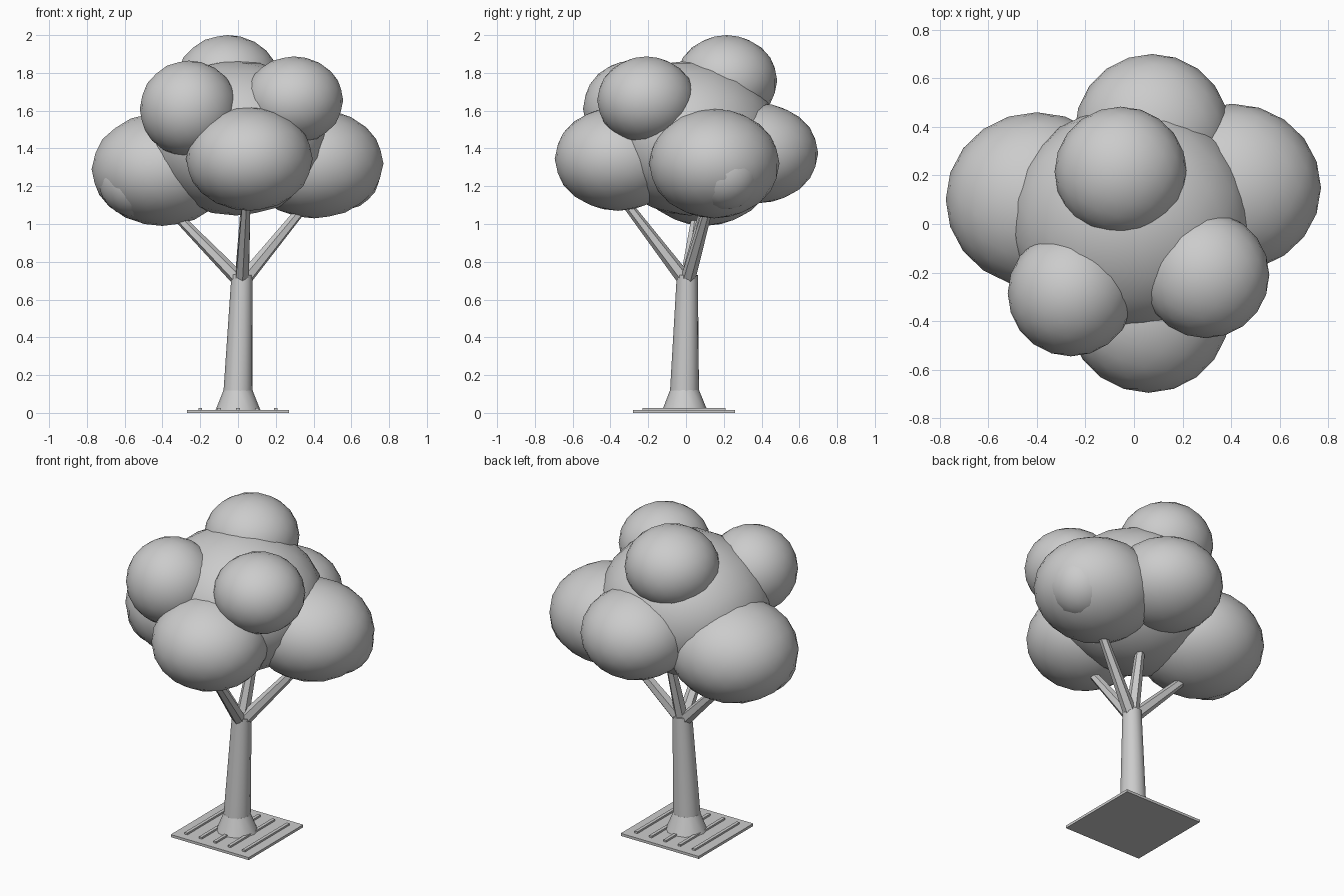
import bpy, math
from mathutils import Vector

if "Cube" in bpy.data.objects:
    bpy.data.objects.remove(bpy.data.objects["Cube"])

grey = bpy.data.materials.new("plain_grey")
grey.diffuse_color = (0.6, 0.6, 0.6, 1)
grey.use_nodes = True
grey.node_tree.nodes["Principled BSDF"].inputs["Base Color"].default_value = grey.diffuse_color


def finish(name, angle=None):
    ob = bpy.context.object
    ob.name = name
    ob.data.materials.append(grey)
    if angle:
        bpy.ops.object.shade_smooth_by_angle(angle=math.radians(angle))
    return ob


def clump(name, loc, size):
    bpy.ops.mesh.primitive_ico_sphere_add(subdivisions=3, radius=1, location=loc)
    bpy.context.object.scale = size
    bpy.ops.object.transform_apply(location=False, rotation=False, scale=True)
    finish(name, 60)


def limb(name, a, b, r1, r2, sides, angle=None):
    a, b = Vector(a), Vector(b)
    d = b - a
    bpy.ops.mesh.primitive_cone_add(vertices=sides, radius1=r1, radius2=r2, depth=d.length,
                                    location=(a + b) / 2, rotation=d.to_track_quat('Z', 'Y').to_euler())
    finish(name, angle)


def box(name, loc, size):
    bpy.ops.mesh.primitive_cube_add(size=1, location=loc)
    bpy.context.object.scale = size
    bpy.ops.object.transform_apply(location=False, rotation=False, scale=True)
    finish(name)


# ground grate
box("grate_plate", (0, -0.01, 0.008), (0.54, 0.54, 0.016))
for i in range(5):
    box(f"grate_bar_{i + 1}", ((i - 2) * 0.1, -0.01, 0.02), (0.02, 0.44, 0.014))

# trunk
limb("trunk_flare", (0, -0.007, 0.012), (0, -0.008, 0.12), 0.12, 0.077, 12, 40)
limb("trunk", (0, -0.008, 0.115), (0.021, 0.007, 0.73), 0.077, 0.056, 12, 40)

# branches, one into each lower clump
fork = (0.02, 0.005, 0.69)
for side, end in {"right": (0.38, 0.13, 1.13), "left": (-0.36, 0.06, 1.08),
                  "front": (0.045, -0.34, 1.14), "back": (0.045, 0.13, 1.2)}.items():
    limb("branch_" + side, fork, end, 0.04, 0.024, 6)

# foliage clumps
clumps = {
    "core": ((-0.01, 0.02, 1.455), (0.50, 0.47, 0.41)),
    "left": ((-0.40, 0.10, 1.29), (0.375, 0.36, 0.30)),
    "right": ((0.405, 0.15, 1.32), (0.365, 0.345, 0.29)),
    "front": ((0.06, -0.36, 1.345), (0.335, 0.335, 0.275)),
    "back": ((0.075, 0.38, 1.375), (0.32, 0.32, 0.265)),
    "upper_left": ((-0.26, -0.285, 1.61), (0.26, 0.26, 0.255)),
    "upper_right": ((0.295, -0.21, 1.655), (0.262, 0.26, 0.232)),
    "top": ((-0.055, 0.215, 1.76), (0.272, 0.268, 0.24)),
    "right_bump": ((0.555, 0.204, 1.274), (0.2, 0.2, 0.2)),
    "left_bump": ((-0.54, 0.02, 1.235), (0.2, 0.2, 0.2)),
}
for name, (loc, size) in clumps.items():
    clump("foliage_" + name, loc, size)
